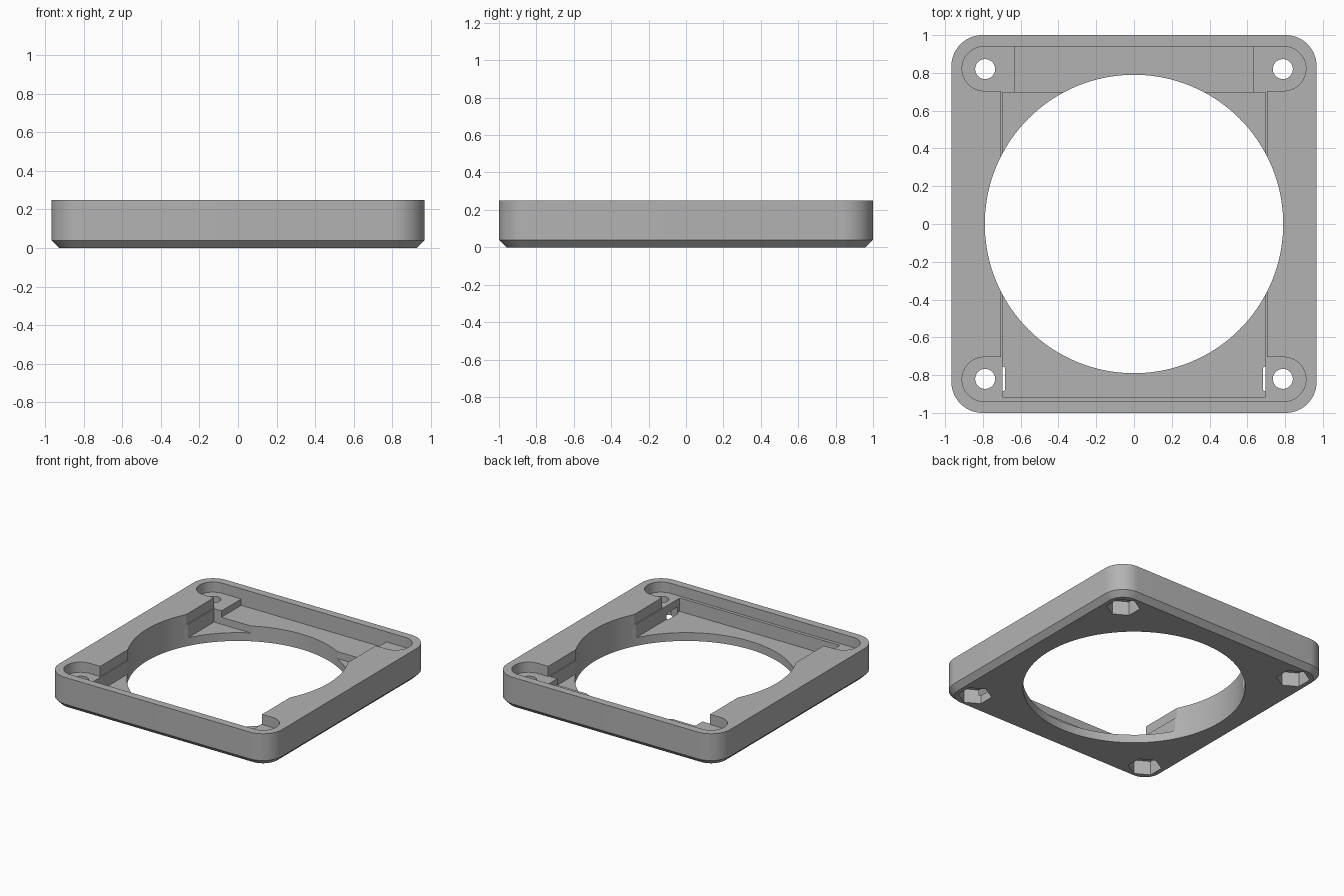
import bpy, bmesh
from math import cos, sin, pi, radians

if "Cube" in bpy.data.objects:
    bpy.data.objects.remove(bpy.data.objects["Cube"])

grey = bpy.data.materials.new("matte grey")
grey.use_nodes = True
colour = (0.45, 0.45, 0.45, 1)
grey.diffuse_color = colour
grey.node_tree.nodes["Principled BSDF"].inputs["Base Color"].default_value = colour

TOP, CHAMFER = 0.25, 0.04


def rounded(x0, x1, y0, y1, r=0.0, steps=16):
    """Outline of a rectangle with rounded corners."""
    if r == 0:
        return [(x0, y0), (x1, y0), (x1, y1), (x0, y1)]
    centres = [(x1 - r, y1 - r), (x0 + r, y1 - r), (x0 + r, y0 + r), (x1 - r, y0 + r)]
    return [(cx + r * cos((q + i / steps) * pi / 2), cy + r * sin((q + i / steps) * pi / 2))
            for q, (cx, cy) in enumerate(centres) for i in range(steps + 1)]


def circle(cx, cy, r, n, turn=0.0):
    return [(cx + r * cos(turn + 2 * pi * i / n), cy + r * sin(turn + 2 * pi * i / n))
            for i in range(n)]


def loft(name, layers):
    """Solid through stacked (outline, z) layers."""
    bm = bmesh.new()
    rings = [[bm.verts.new((x, y, z)) for x, y in outline] for outline, z in layers]
    n = len(rings[0])
    bm.faces.new(rings[0][::-1])
    bm.faces.new(rings[-1])
    for low, high in zip(rings, rings[1:]):
        for i in range(n):
            j = (i + 1) % n
            bm.faces.new((low[i], low[j], high[j], high[i]))
    mesh = bpy.data.meshes.new(name)
    bm.to_mesh(mesh)
    bm.free()
    obj = bpy.data.objects.new(name, mesh)
    bpy.context.collection.objects.link(obj)
    return obj


def cut(target, outline, z0, z1):
    """Remove a prism from the target."""
    cutter = loft("cutter", [(outline, z0), (outline, z1)])
    cutter.hide_render = True
    mod = target.modifiers.new("cut", 'BOOLEAN')
    mod.operation, mod.solver, mod.object = 'DIFFERENCE', 'EXACT', cutter
    bpy.ops.object.modifier_apply(modifier=mod.name)
    bpy.data.objects.remove(cutter)


# Outer body with chamfered underside
c = CHAMFER
frame = loft("fan_frame", [
    (rounded(-0.967 + c, 0.967 - c, -1 + c, 1 - c, 0.165 - c), 0),
    (rounded(-0.967, 0.967, -1, 1, 0.165), c),
    (rounded(-0.967, 0.967, -1, 1, 0.165), TOP)])
frame.data.materials.append(grey)
bpy.context.view_layer.objects.active = frame
frame.select_set(True)

# Upper recess: rounded end slots joined by a central channel
PAD, MID, DEEP, ABOVE = 0.17, 0.12, 0.065, 0.4
cut(frame, rounded(-0.91, 0.91, 0.705, 0.94, 0.117), PAD, ABOVE)
cut(frame, rounded(-0.91, 0.91, -0.94, -0.705, 0.117), PAD, ABOVE)
cut(frame, rounded(-0.703, 0.703, -0.85, 0.85), PAD, ABOVE)

# Stepped floors
cut(frame, rounded(-0.63, 0.63, 0.6, 0.94), MID, ABOVE)
cut(frame, rounded(-0.695, 0.695, -0.915, 0.695), DEEP, ABOVE)

# Main round opening
cut(frame, circle(0, 0, 0.79, 128), -0.1, ABOVE)

# Corner screw holes with hexagonal nut pockets underneath
for sx in (-1, 1):
    for sy in (-1, 1):
        x, y = sx * 0.788, sy * 0.82
        cut(frame, circle(x, y, 0.12, 6, pi / 6), -0.1, 0.11)
        cut(frame, circle(x, y, 0.053, 32), -0.1, ABOVE)

bpy.ops.object.shade_smooth_by_angle(angle=radians(25))
